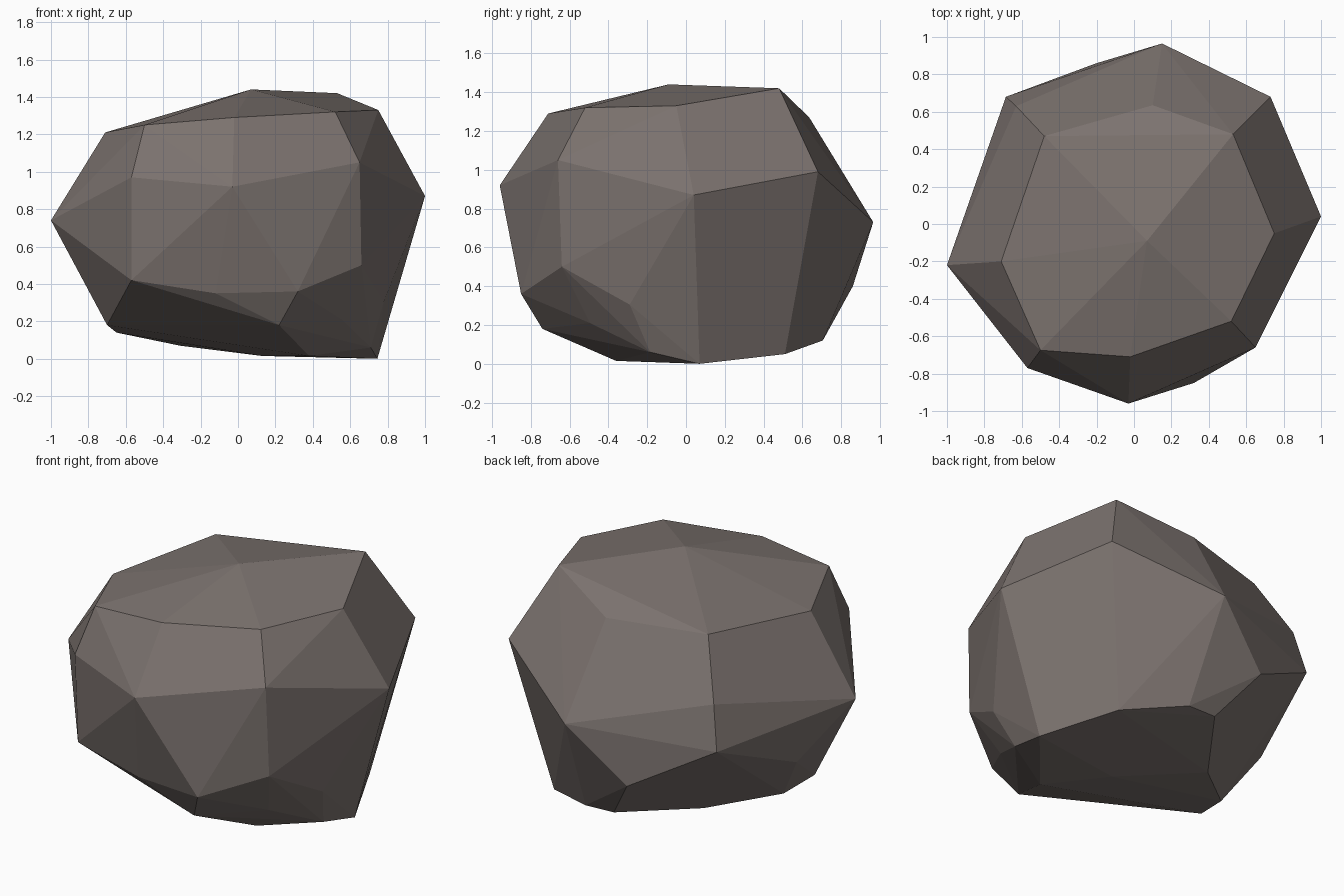
import bpy, bmesh, math

# corner points of the boulder, grouped in rings from the crown down
crown = [(.07, -.09, 1.44), (.75, -.05, 1.33), (.53, .48, 1.42), (.10, .635, 1.27),
         (-.48, .47, 1.26), (-.71, -.20, 1.21), (-.50, -.675, 1.25),
         (-.02, -.71, 1.29), (.52, -.52, 1.32)]
girdle = [(1.0, .04, .87), (.73, .68, .99), (.15, .965, .73), (-.63, .63, .93),
          (-.685, .68, .67), (-1.0, -.22, .74), (-.57, -.77, .97),
          (-.03, -.96, .92), (.65, -.66, 1.05), (.66, -.64, .50)]
flank = [(.78, -.29, .305), (-.20, .86, .40), (-.83, .11, .43), (-.57, -.74, .42),
         (-.12, -.80, .35), (.32, -.85, .36), (.555, -.495, .21), (.22, -.74, .18)]
base = [(.745, .07, 0), (.54, .51, .05), (.19, .705, .12), (0, .70, .125),
        (-.31, .27, .07), (-.65, -.02, .14), (-.70, -.25, .18), (.13, -.035, .015),
        (.38, -.36, .015), (.71, -.185, .06)]

# wrap the points in a faceted shell and merge nearly flat facets
bm = bmesh.new()
for p in crown + girdle + flank + base:
    bm.verts.new(p)
bmesh.ops.convex_hull(bm, input=bm.verts[:])
bmesh.ops.delete(bm, geom=[v for v in bm.verts if not v.link_faces], context='VERTS')
bmesh.ops.dissolve_limit(bm, angle_limit=math.radians(3), verts=bm.verts[:], edges=bm.edges[:])
bmesh.ops.recalc_face_normals(bm, faces=bm.faces[:])
mesh = bpy.data.meshes.new("boulder")
bm.to_mesh(mesh)
bm.free()

# one flat warm grey stone colour
stone = bpy.data.materials.new("warm grey stone")
stone.diffuse_color = (.20, .17, .158, 1)
mesh.materials.append(stone)
boulder = bpy.data.objects.new("boulder", mesh)
bpy.context.collection.objects.link(boulder)
